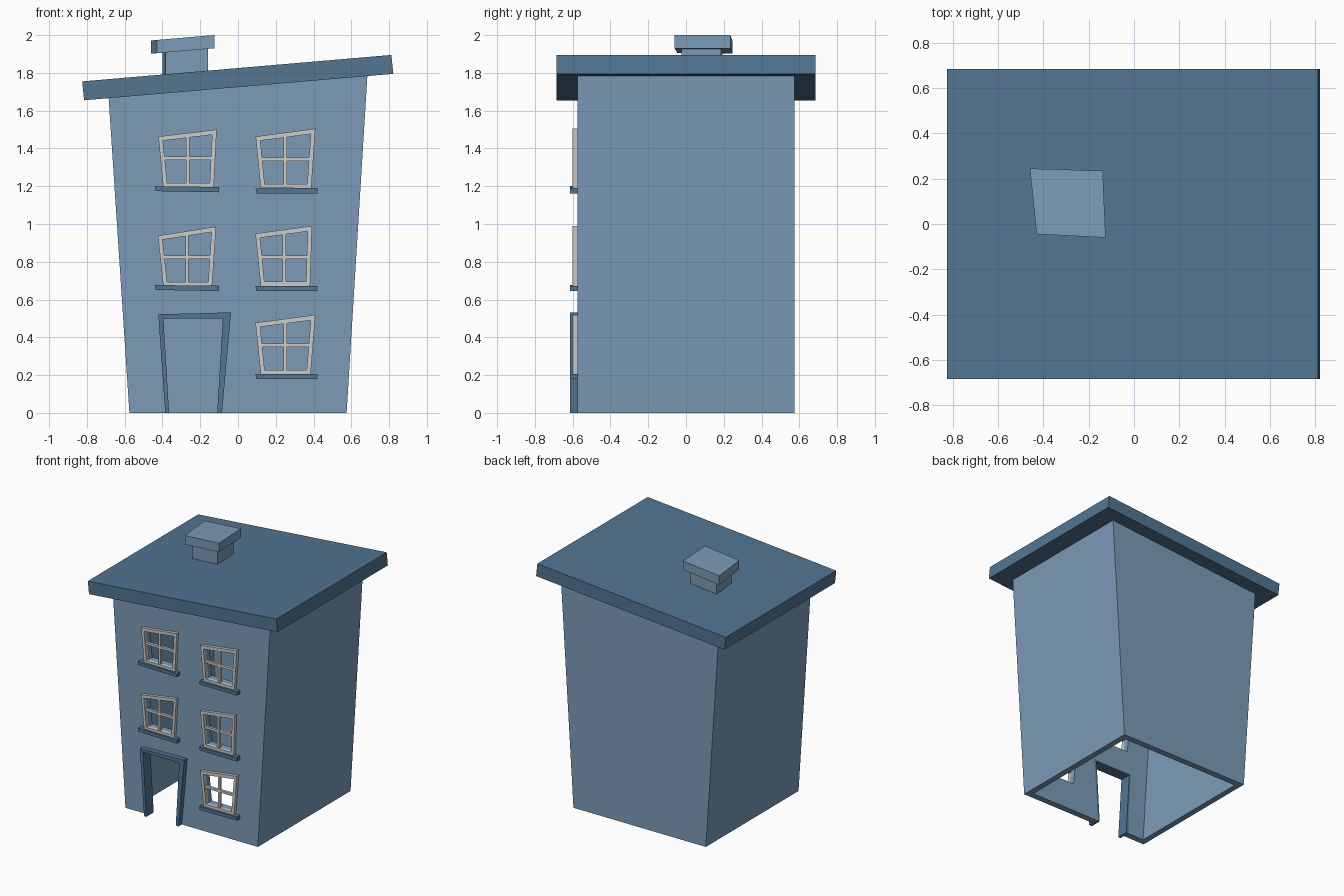
import bpy, bmesh

if "Cube" in bpy.data.objects:
    bpy.data.objects.remove(bpy.data.objects["Cube"])


def material(name, rgb):
    m = bpy.data.materials.new(name)
    m.diffuse_color = (*rgb, 1)
    m.use_nodes = True
    m.node_tree.nodes["Principled BSDF"].inputs["Base Color"].default_value = m.diffuse_color
    return m


WALL = material("wall_blue", (0.20, 0.33, 0.48))
TRIM = material("trim_blue", (0.085, 0.18, 0.29))
DARK = material("dark_inside", (0.025, 0.025, 0.025))


def mesh_object(name, verts, faces, mat=None):
    me = bpy.data.meshes.new(name)
    me.from_pydata(verts, [], faces)
    bm = bmesh.new()
    bm.from_mesh(me)
    bmesh.ops.recalc_face_normals(bm, faces=bm.faces)
    bm.to_mesh(me)
    bm.free()
    if mat:
        me.materials.append(mat)
    ob = bpy.data.objects.new(name, me)
    bpy.context.collection.objects.link(ob)
    return ob


def loft(name, a, b, mat=None):
    """Closed solid between two matching 3D outlines."""
    n = len(a)
    faces = [tuple(range(n)), tuple(range(n, 2 * n))]
    faces += [(i, (i + 1) % n, n + (i + 1) % n, n + i) for i in range(n)]
    return mesh_object(name, list(a) + list(b), faces, mat)


def prism(name, outline, y0, y1, mat=None):
    """Front (x, z) outline extruded along y."""
    return loft(name, [(x, y0, z) for x, z in outline],
                [(x, y1, z) for x, z in outline], mat)


def ring(name, outer, inner, y0, y1, mat=None):
    """Four-sided frame with a hole."""
    verts = [(x, y, z) for y in (y0, y1) for q in (outer, inner) for x, z in q]
    faces = []
    for i in range(4):
        j = (i + 1) % 4
        faces += [(i, j, 4 + j, 4 + i), (8 + i, 8 + j, 12 + j, 12 + i),
                  (i, j, 8 + j, 8 + i), (4 + i, 4 + j, 12 + j, 12 + i)]
    return mesh_object(name, verts, faces, mat)


def rect(x0, x1, z0, z1):
    return [(x0, z0), (x1, z0), (x1, z1), (x0, z1)]


def mix(a, b, t):
    return (a[0] + (b[0] - a[0]) * t, a[1] + (b[1] - a[1]) * t)


F = 0.575  # wall face

# house body, flaring upward with a sloped top
body = prism("house_body", [(-F, 0), (F, 0), (0.685, 1.786), (-0.685, 1.669)], -F, F, WALL)
cutters = [prism("inside_cutter", [(-0.522, -0.1), (0.522, -0.1), (0.631, 1.73), (-0.631, 1.62)],
                 -0.525, 0.525)]

# windows: bottom-left, bottom-right, top-right, top-left corners
windows = {
    "upper_left": [(-0.396, 1.196), (-0.128, 1.196), (-0.113, 1.50), (-0.422, 1.463)],
    "upper_right": [(0.12, 1.19), (0.388, 1.19), (0.41, 1.505), (0.093, 1.463)],
    "middle_left": [(-0.396, 0.673), (-0.137, 0.673), (-0.116, 0.986), (-0.424, 0.938)],
    "middle_right": [(0.12, 0.673), (0.382, 0.673), (0.392, 0.99), (0.092, 0.949)],
    "lower_right": [(0.12, 0.207), (0.385, 0.207), (0.41, 0.519), (0.092, 0.477)],
}
for key, q in windows.items():
    cx = sum(p[0] for p in q) / 4
    cz = sum(p[1] for p in q) / 4 - 0.012
    inner = [mix(p, (cx, cz), 0.16) for p in q]
    ring("window_frame_" + key, q, inner, -0.60, -0.57)
    cutters.append(prism("window_cutter", inner, -0.7, -0.45))
    # crossing bars
    bx, h = cx - 0.002, 0.009
    bz = q[0][1] + 0.152
    top = mix(inner[3], inner[2], 0.5)[1] + 0.005
    prism("vertical_bar_" + key, rect(bx - h, bx + h, inner[0][1] - 0.005, top), -0.595, -0.572)
    l = mix(inner[0], inner[3], 0.5)[0]
    r = mix(inner[1], inner[2], 0.5)[0]
    prism("horizontal_bar_" + key, rect(l - 0.005, r + 0.005, bz - h, bz + h), -0.594, -0.573)
    # sill
    s0, s1 = (-0.44, -0.10) if cx < 0 else (0.093, 0.42)
    z = q[0][1]
    t = 0.004 if cx < 0 else -0.002
    prism("window_sill_" + key,
          [(s0 + 0.004, z - 0.026 + t), (s1, z - 0.028), (s1, z), (s0, z + t)], -0.615, -0.57, TRIM)

# doorway and its frame
cutters.append(prism("door_cutter", [(-0.375, -0.1), (-0.10, -0.1), (-0.06, 0.515), (-0.408, 0.512)],
                     -0.7, -0.45))
prism("door_frame", [(-0.385, 0), (-0.365, 0), (-0.395, 0.50), (-0.08, 0.50), (-0.11, 0),
                     (-0.085, 0), (-0.037, 0.532), (-0.422, 0.522)], -0.615, -0.525, TRIM)

# cut the rooms and openings out of the body
bpy.context.view_layer.objects.active = body
for c in cutters:
    c.hide_render = True
    m = body.modifiers.new("cut", 'BOOLEAN')
    m.operation, m.solver, m.object = 'DIFFERENCE', 'EXACT', c
    bpy.ops.object.modifier_apply(modifier=m.name)
    bpy.data.objects.remove(c)

# dark paint on the inner walls only
me = body.data
me.materials.clear()
me.materials.append(WALL)
me.materials.append(DARK)
for p in me.polygons:
    pts = [me.vertices[v].co for v in p.vertices]
    inside = all(abs(v.y) < 0.53 and abs(v.x) < 0.533 + v.z * 0.06 for v in pts)
    p.material_index = 1 if inside else 0

# tilted roof slab
prism("roof_slab", [(-0.815, 1.655), (0.822, 1.795), (0.812, 1.895), (-0.825, 1.755)],
      -0.685, 0.685, TRIM)

# crooked chimney, tilted with the roof
SLOPE = 0.086


def tilted(quad, z):
    return [(x, y, z + SLOPE * (x + 0.13)) for x, y in quad]


stem = [(-0.383, -0.015), (-0.16, -0.025), (-0.17, 0.185), (-0.40, 0.192)]
cap = [(-0.43, -0.045), (-0.125, -0.06), (-0.138, 0.235), (-0.46, 0.245)]
loft("chimney_stem", tilted(stem, 1.77), tilted(stem, 1.935), WALL)
loft("chimney_cap", tilted(cap, 1.93), tilted(cap, 2.0), WALL)
